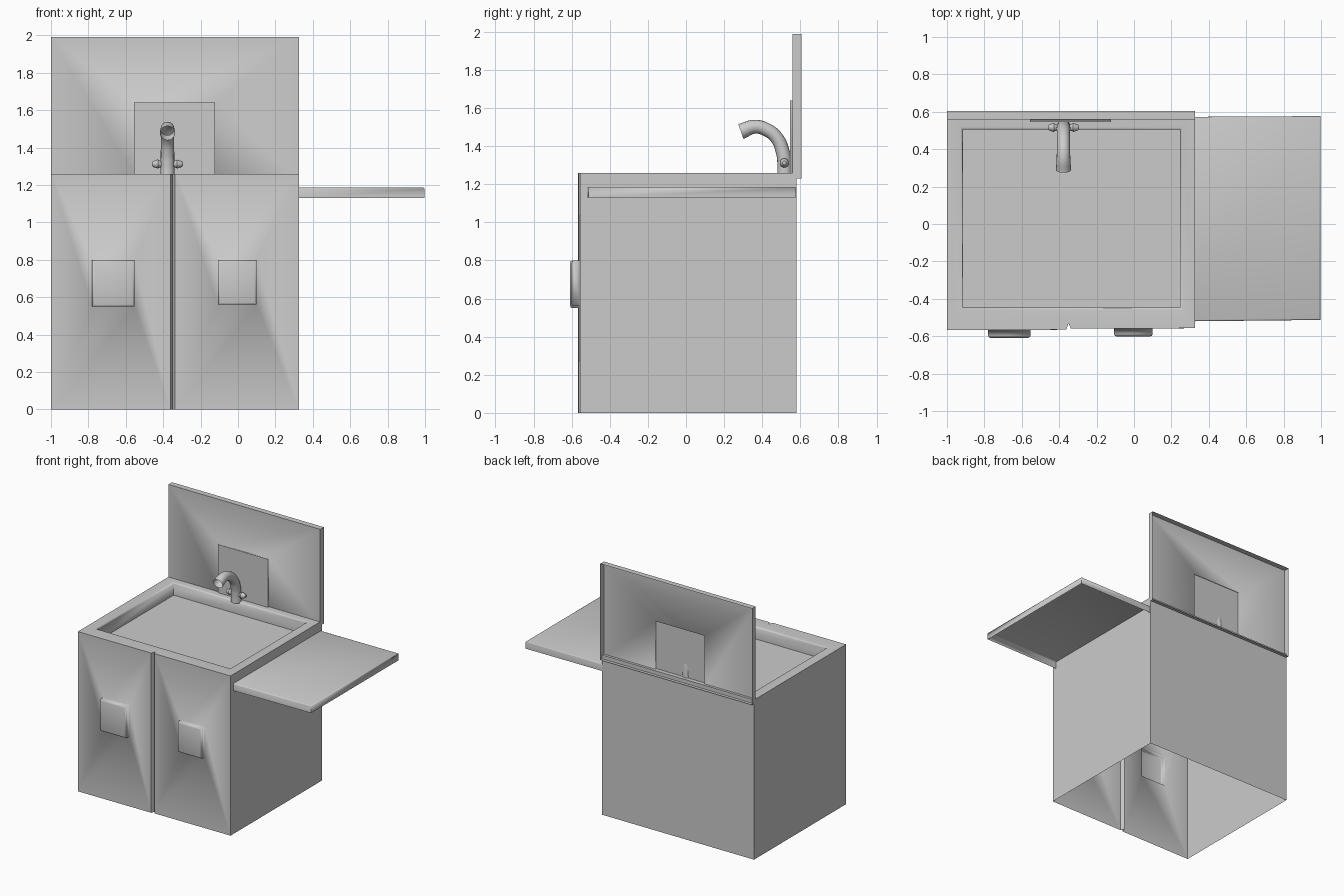
import bpy, bmesh, math
from mathutils import Vector

if "Cube" in bpy.data.objects:
    bpy.data.objects.remove(bpy.data.objects["Cube"])


def inset_panel(bm, outer, inner, push, extra=()):
    """Frame faces from 4 outer corners to 4 inner ones, then walls and a pushed cap.
    extra = verts lying on the first outer side. Returns (frame-to-wall edges, cap edges)."""
    base = [bm.verts.new(p) for p in inner]
    cap = [bm.verts.new(Vector(p) + Vector(push)) for p in inner]
    for i in range(4):
        j = (i + 1) % 4
        mid = list(extra) if i == 0 else []
        bm.faces.new([outer[i]] + mid + [outer[j], base[j], base[i]])
        bm.faces.new([base[i], base[j], cap[j], cap[i]])
    bm.faces.new(cap)
    ring = lambda v: [bm.edges.get((v[i], v[(i + 1) % 4])) for i in range(4)]
    return ring(base), ring(cap)


def finish(name, bm, soft=(), rounded=(), width=0.01):
    """Sharp edges by angle, except the soft ones that blend with their frame."""
    bmesh.ops.recalc_face_normals(bm, faces=bm.faces)
    for f in bm.faces:
        f.smooth = True
    soft = set(soft) | set(rounded)
    for e in bm.edges:
        if e not in soft and len(e.link_faces) == 2 and e.calc_face_angle(0) > math.radians(35):
            e.smooth = False
    if rounded:
        bmesh.ops.bevel(bm, geom=list(rounded), offset=width, segments=2,
                        profile=0.5, affect='EDGES')
    me = bpy.data.meshes.new(name)
    bm.to_mesh(me)
    bm.free()
    ob = bpy.data.objects.new(name, me)
    bpy.context.collection.objects.link(ob)
    return ob


def tube(name, points, radii, depth=0.037, caps=False, kind='BEZIER'):
    """Round tube along a path, converted to a mesh."""
    cu = bpy.data.curves.new(name, 'CURVE')
    cu.dimensions = '3D'
    cu.bevel_depth = depth
    cu.bevel_resolution = 6
    cu.resolution_u = 8
    cu.use_fill_caps = caps
    sp = cu.splines.new(kind)
    pts = sp.bezier_points if kind == 'BEZIER' else sp.points
    pts.add(len(points) - 1)
    for p, co, r in zip(pts, points, radii):
        p.co = co if kind == 'BEZIER' else (*co, 1)
        p.radius = r
        if kind == 'BEZIER':
            p.handle_left_type = p.handle_right_type = 'AUTO'
    ob = bpy.data.objects.new(name, cu)
    bpy.context.collection.objects.link(ob)
    bpy.ops.object.select_all(action='DESELECT')
    ob.select_set(True)
    bpy.context.view_layer.objects.active = ob
    bpy.ops.object.convert(target='MESH')
    bpy.ops.object.shade_smooth_by_angle(angle=math.radians(40))
    return ob


# cabinet shell, open underneath, with a V groove between the two doors
TOP = 1.26
outline = [(-1, -.568), (-.362, -.565), (-.35, -.53), (-.338, -.56),
           (.325, -.557), (.325, .58), (-1, .58)]
bm = bmesh.new()
lo = [bm.verts.new((x, y, 0)) for x, y in outline]
hi = [bm.verts.new((x, y, TOP)) for x, y in outline]
for i in (1, 2, 4, 5, 6):
    j = (i + 1) % 7
    bm.faces.new([lo[i], lo[j], hi[j], hi[i]])

# doors with pulled-out square handles
soft, rounded = [], []
for i, x0, x1, z0, z1 in ((0, -.78, -.553, .55, .80), (3, -.107, .10, .56, .80)):
    y = (outline[i][1] + outline[i + 1][1]) / 2
    b, c = inset_panel(bm, [lo[i], lo[i + 1], hi[i + 1], hi[i]],
                       [(x0, y, z0), (x1, y, z0), (x1, y, z1), (x0, y, z1)], (0, -.042, 0))
    soft += b
    rounded += c

# rim and shallow basin
b, c = inset_panel(bm, [hi[0], hi[4], hi[5], hi[6]],
                   [(-.915, -.447, TOP), (.245, -.447, TOP), (.245, .505, TOP), (-.915, .505, TOP)],
                   (0, 0, -.10), extra=hi[1:4])
rounded += b
finish("sink_cabinet", bm, soft, rounded, .012)

# backsplash: open-backed tray with a raised centre panel
bm = bmesh.new()
rect = [(-1, 1.23), (.325, 1.23), (.325, 1.99), (-1, 1.99)]
front = [bm.verts.new((x, .56, z)) for x, z in rect]
back = [bm.verts.new((x, .605, z)) for x, z in rect]
for i in range(4):
    j = (i + 1) % 4
    bm.faces.new([front[i], front[j], back[j], back[i]])
b, c = inset_panel(bm, front, [(x, .56, z) for x, z in
                   ((-.555, 1.25), (-.122, 1.25), (-.122, 1.64), (-.555, 1.64))], (0, -.014, 0))
finish("backsplash", bm, b)

# side shelf, open underneath, with softened top edges
bm = bmesh.new()
plan = [(.325, -.52), (.997, -.513), (.997, .577), (.325, .573)]
lo = [bm.verts.new((x, y, 1.13)) for x, y in plan]
hi = [bm.verts.new((x, y, 1.187)) for x, y in plan]
for i in range(4):
    j = (i + 1) % 4
    bm.faces.new([lo[i], lo[j], hi[j], hi[i]])
bm.faces.new(hi)
finish("side_shelf", bm, rounded=[bm.edges.get((hi[i], hi[(i + 1) % 4])) for i in range(3)], width=.008)

# faucet: curved spout with an open mouth
X = -.377
path = [(.518, 1.25), (.517, 1.30), (.508, 1.37), (.475, 1.445), (.42, 1.488), (.36, 1.502), (.288, 1.477)]
tube("faucet_spout", [(X, y, z) for y, z in path], [1.05, 1, .98, .95, .95, .98, 1.1])

# tap knobs on both sides
for side, name in ((-1, "left_knob"), (1, "right_knob")):
    xs = (.025, .048, .052, .078, .083)
    tube(name, [(X + side * x, .516, 1.312) for x in xs],
         [.55, .85, 1, .62, .4], depth=.024, caps=True, kind='POLY')
